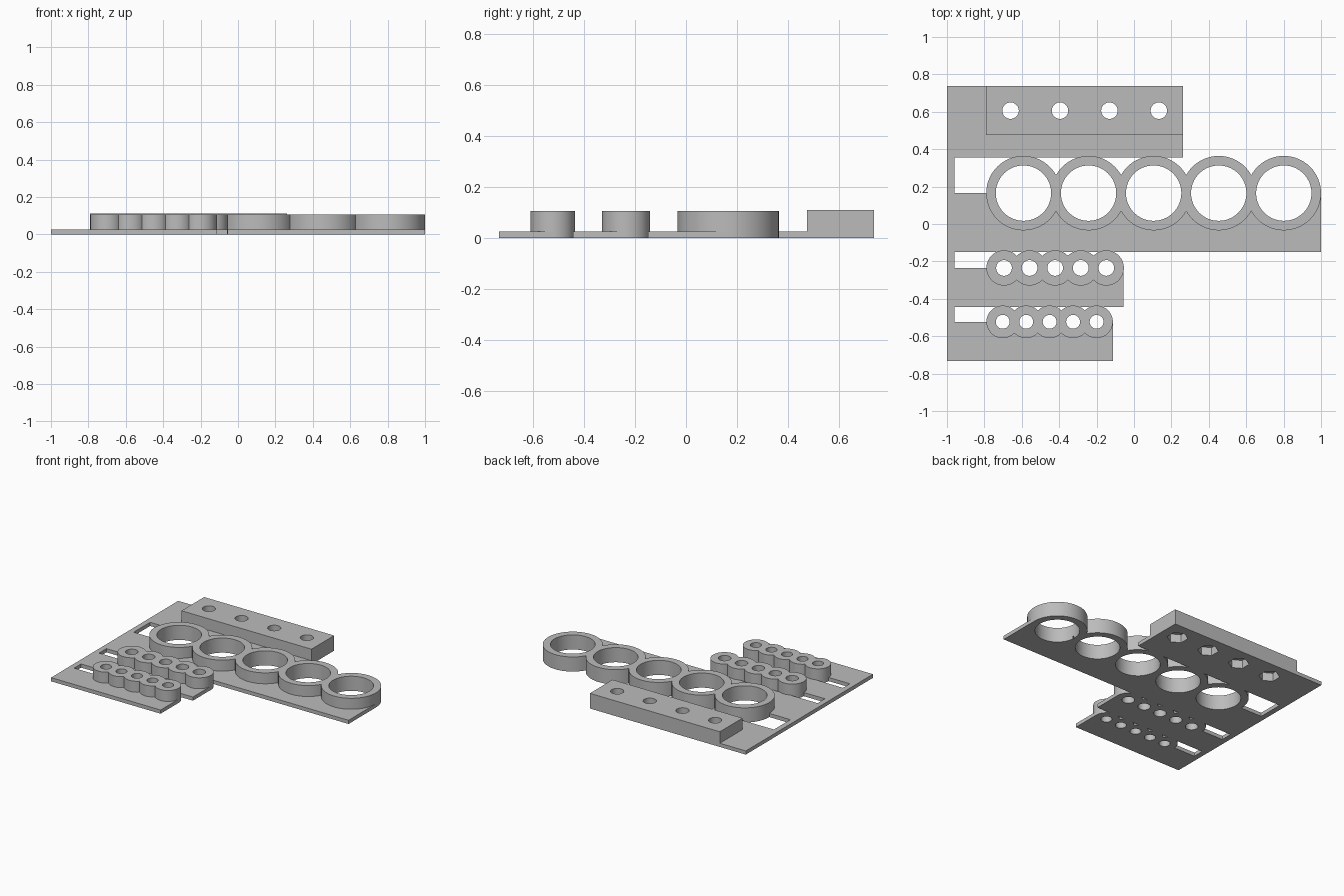
import bpy
import math

if "Cube" in bpy.data.objects:
    bpy.data.objects.remove(bpy.data.objects["Cube"], do_unlink=True)

PLATE, COLLAR, BLOCK = 0.027, 0.107, 0.111

grey = bpy.data.materials.new("plain grey")
grey.use_nodes = True
grey.diffuse_color = (0.5, 0.5, 0.5, 1)
grey.node_tree.nodes["Principled BSDF"].inputs["Base Color"].default_value = (0.5, 0.5, 0.5, 1)


def box(name, x0, x1, y0, y1, z0, z1):
    bpy.ops.mesh.primitive_cube_add(size=1, location=((x0 + x1) / 2, (y0 + y1) / 2, (z0 + z1) / 2))
    ob = bpy.context.object
    ob.name = name
    ob.scale = (x1 - x0, y1 - y0, z1 - z0)
    bpy.ops.object.transform_apply(location=True, rotation=True, scale=True)
    return ob


def cylinder(name, x, y, r, z0, z1, sides=64):
    bpy.ops.mesh.primitive_cylinder_add(vertices=sides, radius=r, depth=z1 - z0,
                                        location=(x, y, (z0 + z1) / 2))
    ob = bpy.context.object
    ob.name = name
    bpy.ops.object.transform_apply(location=True, rotation=True, scale=True)
    return ob


def combine(target, tool, operation):
    """Apply a boolean and discard the tool object."""
    mod = target.modifiers.new("combine", 'BOOLEAN')
    mod.operation, mod.solver, mod.object = operation, 'EXACT', tool
    bpy.context.view_layer.objects.active = target
    bpy.ops.object.modifier_apply(modifier=mod.name)
    bpy.data.objects.remove(tool, do_unlink=True)


def finish(ob):
    ob.data.materials.clear()
    ob.data.materials.append(grey)
    bpy.ops.object.select_all(action='DESELECT')
    ob.select_set(True)
    bpy.context.view_layer.objects.active = ob
    bpy.ops.object.shade_smooth_by_angle(angle=math.radians(30))


# Collar rows: name, first x, last x, y, outer radius, bore radius, tray front y, tray right x
rows = [
    ("large_collars", -0.591, 0.801, 0.165, 0.199, 0.148, -0.15, 1.0),
    ("medium_collars", -0.695, -0.148, -0.235, 0.094, 0.042, -0.443, -0.055),
    ("small_collars", -0.702, -0.2, -0.523, 0.087, 0.037, -0.733, -0.113),
]


def centres(first, last, count):
    return [first + (last - first) * i / (count - 1) for i in range(count)]


# Base plate: side spine, back tray and one tray under each collar row
base = box("base_plate", -1, -0.96, -0.733, 0.737, 0, PLATE)
combine(base, box("tray", -1, 0.262, 0.355, 0.737, 0, PLATE), 'UNION')
for name, first, last, y, outer, bore, front, right in rows:
    combine(base, box("tray", -1, right, front, y, 0, PLATE), 'UNION')
    for x in centres(first, last, 5):
        combine(base, cylinder("foot", x, y, outer, 0, PLATE), 'UNION')

# Raised collars, bored right through the plate
for name, first, last, y, outer, bore, front, right in rows:
    xs = centres(first, last, 5)
    collars = cylinder(name, xs[0], y, outer, PLATE, COLLAR)
    for x in xs[1:]:
        combine(collars, cylinder("collar", x, y, outer, PLATE, COLLAR), 'UNION')
    for x in xs:
        for part in (collars, base):
            combine(part, cylinder("bore", x, y, bore, -0.1, 0.2), 'DIFFERENCE')
    finish(collars)

# Back block with round holes above and hexagonal pockets below
block = box("back_block", -0.79, 0.262, 0.475, 0.737, PLATE, BLOCK)
for x in centres(-0.66, 0.133, 4):
    combine(block, cylinder("hole", x, 0.606, 0.044, -0.1, 0.2), 'DIFFERENCE')
    for part in (block, base):
        combine(part, cylinder("pocket", x, 0.606, 0.07, -0.1, 0.06, 6), 'DIFFERENCE')
finish(block)
finish(base)
